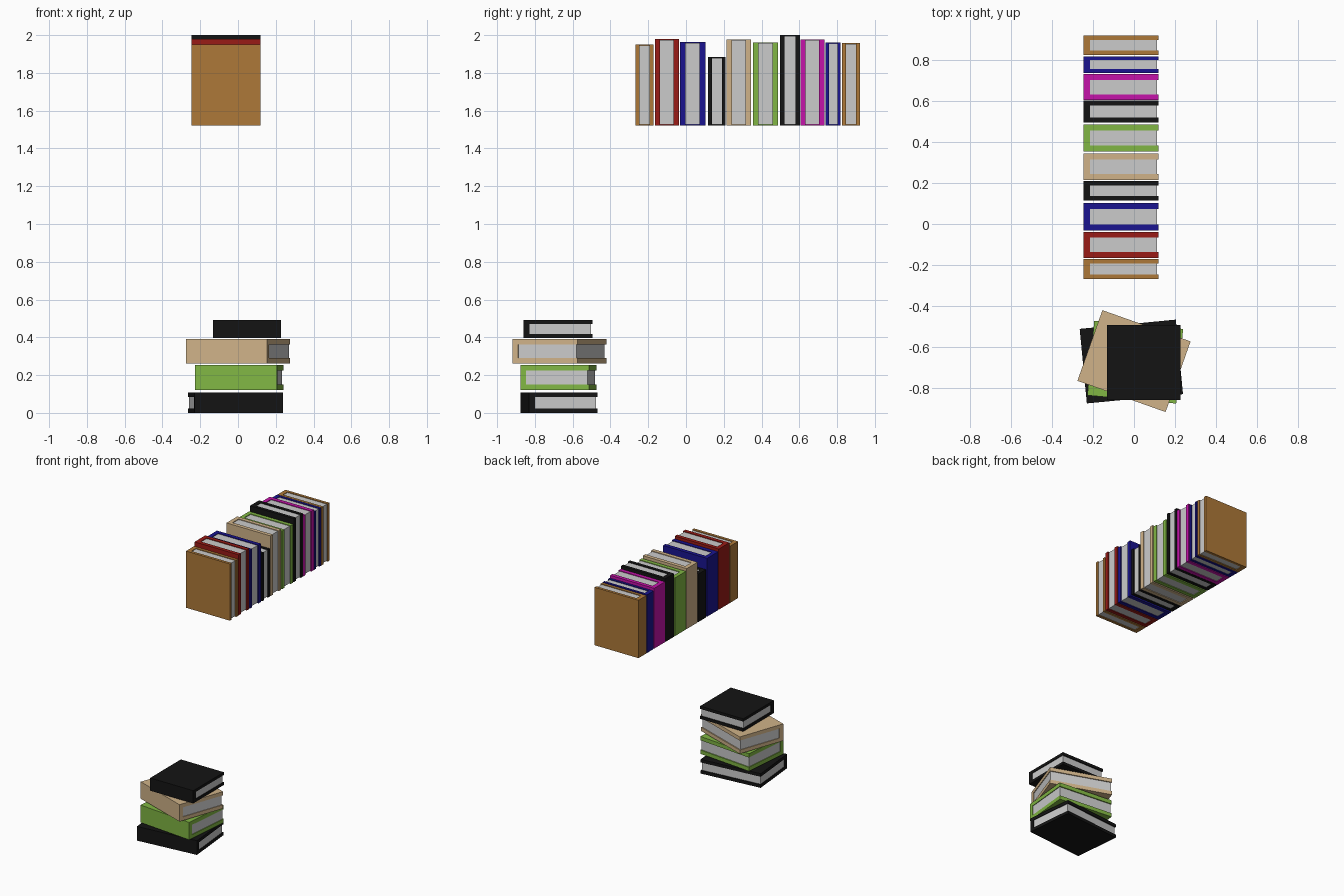
import bpy, bmesh, math
from mathutils import Matrix, Vector

if "Cube" in bpy.data.objects:
    bpy.data.objects.remove(bpy.data.objects["Cube"])

COLOURS = {
    "brown": (0.42, 0.19, 0.04), "red": (0.32, 0.011, 0.008),
    "navy": (0.01, 0.007, 0.28), "black": (0.007, 0.007, 0.007),
    "tan": (0.63, 0.45, 0.25), "green": (0.22, 0.47, 0.057),
    "magenta": (0.56, 0.006, 0.40),
}
MATS = {}
for key, rgb in COLOURS.items():
    MATS[key] = bpy.data.materials.new(key + "_cover")
    MATS[key].diffuse_color = (*rgb, 1)


def prism(name, outline, height, matrix, material=None):
    """Extrude an xy outline to a height centred on local z = 0."""
    bm = bmesh.new()
    face = bm.faces.new([bm.verts.new((x, y, -height / 2)) for x, y in outline])
    ext = bmesh.ops.extrude_face_region(bm, geom=[face])
    top = [g for g in ext["geom"] if isinstance(g, bmesh.types.BMVert)]
    bmesh.ops.translate(bm, verts=top, vec=(0, 0, height))
    bmesh.ops.recalc_face_normals(bm, faces=bm.faces[:])
    mesh = bpy.data.meshes.new(name)
    bm.to_mesh(mesh)
    bm.free()
    if material:
        mesh.materials.append(material)
    obj = bpy.data.objects.new(name, mesh)
    obj.matrix_world = matrix
    bpy.context.collection.objects.link(obj)


def book(name, colour, depth, thick, height, matrix):
    """Upright book: spine at -x, thickness along y, height along z."""
    x, y = depth / 2, thick / 2
    s = -x + 0.031            # inner face of the spine
    i = y - 0.22 * thick      # inner face of the boards
    cover = [(-x, -y), (x, -y), (x, -i), (s, -i), (s, i), (x, i), (x, y), (-x, y)]
    prism(name + "_cover", cover, height, matrix, MATS[colour])
    e = x - 0.008
    prism(name + "_pages", [(s, -i), (e, -i), (e, i), (s, i)], height - 0.01, matrix)


# Upper row of standing books: colour, y start, y end, top z
ROW_BASE = 1.522
ROW = [
    ("brown", -0.268, -0.172, 1.95), ("red", -0.165, -0.038, 1.98),
    ("navy", -0.031, 0.102, 1.963), ("black", 0.116, 0.210, 1.884),
    ("tan", 0.215, 0.344, 1.978), ("green", 0.354, 0.487, 1.962),
    ("black", 0.497, 0.603, 2.0), ("magenta", 0.605, 0.733, 1.978),
    ("navy", 0.739, 0.819, 1.961), ("brown", 0.826, 0.920, 1.959),
]
for n, (colour, y0, y1, top) in enumerate(ROW, 1):
    centre = Vector((-0.0635, (y0 + y1) / 2, (ROW_BASE + top) / 2))
    book(f"standing_book_{n}", colour, 0.367, y1 - y0, top - ROW_BASE,
         Matrix.Translation(centre))

# Lower stack lying flat with spines to the front:
# colour, x, y, bottom z, top z, length, turn in degrees
LAY = Matrix(((0, 0, 1, 0), (1, 0, 0, 0), (0, 1, 0, 0), (0, 0, 0, 1)))
STACK = [
    ("black", -0.013, -0.672, 0.0, 0.107, 0.472, 5.5),
    ("green", 0.006, -0.675, 0.122, 0.254, 0.436, -5.3),
    ("tan", 0.0, -0.670, 0.262, 0.390, 0.457, -19.5),
    ("black", 0.048, -0.677, 0.397, 0.493, 0.36, 0.0),
]
for n, (colour, x, y, z0, z1, length, turn) in enumerate(STACK, 1):
    m = (Matrix.Translation((x, y, (z0 + z1) / 2))
         @ Matrix.Rotation(math.radians(turn), 4, "Z") @ LAY)
    book(f"stacked_book_{n}", colour, 0.366, z1 - z0, length, m)

for m in bpy.data.materials:
    if m.users and not m.is_grease_pencil:
        m.use_nodes = True
        m.node_tree.nodes["Principled BSDF"].inputs["Base Color"].default_value = m.diffuse_color
